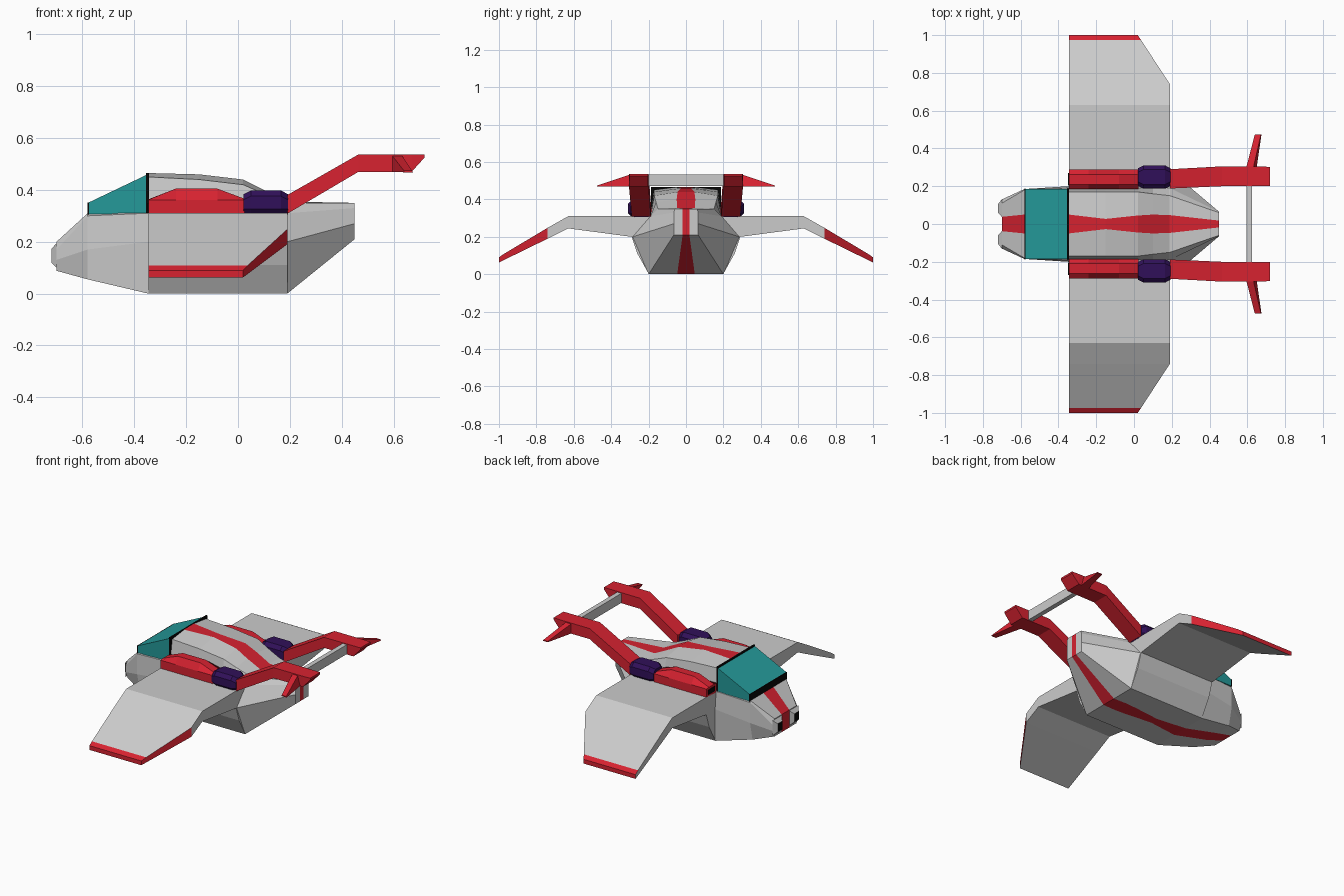
import bpy
import bmesh

old = bpy.data.objects.get("Cube")
if old:
    bpy.data.objects.remove(old, do_unlink=True)


def material(name, rgb):
    m = bpy.data.materials.new(name)
    m.use_nodes = True
    color = (*rgb, 1)
    m.diffuse_color = color
    m.node_tree.nodes["Principled BSDF"].inputs["Base Color"].default_value = color
    return m


GREY = material("light grey", (0.60, 0.60, 0.60))
RED = material("red", (0.68, 0.016, 0.03))
TEAL = material("teal", (0.018, 0.32, 0.32))
PURPLE = material("dark purple", (0.03, 0.005, 0.10))
BLACK = material("black", (0.002, 0.002, 0.002))


def loft(name, rings, mats, rule=None, mirror=False, split_caps=False):
    """Skin matching rings; rule(ring, side, face) picks the material slot."""
    bm = bmesh.new()
    vs = [[bm.verts.new(p) for p in ring] for ring in rings]
    n = len(rings[0])

    def add(corners, ring, side):
        f = bm.faces.new(corners)
        if rule:
            f.material_index = rule(ring, side)

    for r in range(len(vs) - 1):
        for i in range(n):
            j = (i + 1) % n
            add((vs[r][i], vs[r][j], vs[r + 1][j], vs[r + 1][i]), r, i)
    for ring, tag in ((vs[0], "start"), (vs[-1], "end")):
        if split_caps:
            h = n // 2
            add(ring[:h], tag, 0)
            add(ring[h:], tag, 0)
            add((ring[0], ring[h - 1], ring[h], ring[-1]), tag, n - 1)
        else:
            add(ring, tag, 0)
    bmesh.ops.recalc_face_normals(bm, faces=bm.faces)
    mesh = bpy.data.meshes.new(name)
    bm.to_mesh(mesh)
    bm.free()
    for m in mats:
        mesh.materials.append(m)
    ob = bpy.data.objects.new(name, mesh)
    bpy.context.collection.objects.link(ob)
    if mirror:
        mod = ob.modifiers.new("Mirror", "MIRROR")
        mod.use_axis = (False, True, False)
    return ob


def rect(x, y0, y1, z0, z1):
    return [(x, y0, z0), (x, y1, z0), (x, y1, z1), (x, y0, z1)]


def box(name, x0, x1, y0, y1, z0, z1, mat, mirror=False):
    return loft(name, [rect(x0, y0, y1, z0, z1), rect(x1, y0, y1, z0, z1)],
                [mat], mirror=mirror)


# Hull: x, stripe, bottom (w, z), side (w, z), shoulder (w, z), roof (w, z), ridge z
def hull_ring(x, s, bottom, side, shoulder, roof, ridge):
    half = [(s, bottom[1]), bottom, side, shoulder, roof, (s, ridge)]
    return [(x, y, z) for y, z in half] + [(x, -y, z) for y, z in reversed(half)]


mid = ((0.2, 0), (0.2, 0.2), (0.19, 0.31))
hull = [
    hull_ring(-0.70, 0.038, (0.11, 0.088), (0.13, 0.13), (0.13, 0.17), (0.11, 0.2), 0.2),
    hull_ring(-0.58, 0.05, (0.16, 0.055), (0.185, 0.17), (0.185, 0.3), (0.18, 0.31), 0.31),
    hull_ring(-0.346, 0.05, *mid, (0.17, 0.315), 0.315),
    hull_ring(-0.345, 0.05, *mid, (0.17, 0.45), 0.465),
    hull_ring(-0.15, 0.027, *mid, (0.17, 0.44), 0.46),
    hull_ring(0.02, 0.045, *mid, (0.17, 0.42), 0.44),
    hull_ring(0.10, 0.05, *mid, (0.16, 0.385), 0.40),
    hull_ring(0.189, 0.047, *mid, (0.15, 0.35), 0.355),
    hull_ring(0.19, 0.047, (0.2, 0), (0.285, 0.2), (0.19, 0.31), (0.15, 0.35), 0.355),
    hull_ring(0.45, 0.018, (0.065, 0.21), (0.065, 0.27), (0.065, 0.33), (0.06, 0.35), 0.35),
]
loft("hull", hull, [GREY, RED],
     rule=lambda r, i: 1 if i in (5, 11) else 0, split_caps=True)

# Nose bumps with dark tips
loft("nose_bump", [rect(-0.70, 0.038, 0.13, 0.1, 0.195),
                   rect(-0.72, 0.06, 0.105, 0.12, 0.172)],
     [GREY, BLACK], rule=lambda r, i: 1 if r == "end" else 0, mirror=True)

# Canopy with dark front sill and rear frame
loft("canopy", [rect(-0.575, -0.185, 0.185, 0.308, 0.352),
                rect(-0.355, -0.185, 0.185, 0.308, 0.457)],
     [TEAL, BLACK], rule=lambda r, i: 1 if r == "start" else 0)
box("canopy_rear_frame", -0.355, -0.344, -0.187, 0.187, 0.308, 0.465, BLACK)
box("canopy_front_frame", -0.58, -0.574, -0.187, 0.187, 0.305, 0.352, BLACK)


# Drooped wings with root fairing: y, underside z, top z
def wing_ring(y, z0, z1):
    back = 0.19 if y <= 0.74 else 0.19 - 0.17 * (y - 0.74) / 0.26
    return [(-0.345, y, z0), (back, y, z0), (back, y, z1), (-0.345, y, z1)]


def wing_colour(r, side):
    tip_top = r == 6 and side == 2
    slanted_edge = r in (5, 6) and side == 1
    return 1 if r == "end" or tip_top or slanted_edge else 0


stations = [(0.18, 0.01, 0.31), (0.2, 0.003, 0.31), (0.26, 0.11, 0.31),
            (0.29, 0.2, 0.31), (0.63, 0.245, 0.31), (0.74, 0.19, 0.248),
            (0.975, 0.075, 0.108), (1.0, 0.063, 0.09)]
loft("wing", [wing_ring(*s) for s in stations], [GREY, RED],
     rule=wing_colour, mirror=True)


# Red pods above the wing roots
def pod_ring(x, top):
    return [(x, 0.185, 0.305), (x, 0.288, 0.305), (x, 0.288, 0.362),
            (x, 0.262, top), (x, 0.21, top), (x, 0.185, 0.362)]


loft("pod", [pod_ring(x, z) for x, z in
             ((-0.345, 0.364), (-0.24, 0.405), (-0.08, 0.405), (0.025, 0.366))],
     [RED], mirror=True)
box("pod_intake", -0.349, -0.343, 0.205, 0.27, 0.32, 0.35, BLACK, mirror=True)


# Purple chamfered couplings
def coupling_ring(x, g):
    y0, y1, z0, z1, c = 0.187 + g, 0.31 - g, 0.305, 0.398 - g, 0.022
    return [(x, y0, z0), (x, y1 - c, z0), (x, y1, z0 + c), (x, y1, z1 - c),
            (x, y1 - c, z1), (x, y0 + c, z1), (x, y0, z1 - c)]


loft("coupling", [coupling_ring(x, g) for x, g in
                  ((0.022, 0.014), (0.05, 0), (0.165, 0), (0.192, 0.014))],
     [PURPLE], mirror=True)

# Tail booms, fins and crossbar
loft("tail_boom", [rect(0.19, 0.188, 0.29, 0.308, 0.38),
                   rect(0.465, 0.2, 0.305, 0.47, 0.537),
                   rect(0.67, 0.202, 0.305, 0.47, 0.537),
                   rect(0.72, 0.202, 0.302, 0.525, 0.537)], [RED], mirror=True)
loft("tail_fin", [
    [(0.592, 0.29, 0.47), (0.648, 0.29, 0.47), (0.63, 0.29, 0.536), (0.592, 0.29, 0.536)],
    [(0.64, 0.475, 0.468), (0.675, 0.475, 0.468), (0.672, 0.475, 0.474), (0.64, 0.475, 0.474)],
], [RED], mirror=True)
box("tail_crossbar", 0.595, 0.625, -0.205, 0.205, 0.473, 0.533, GREY)
